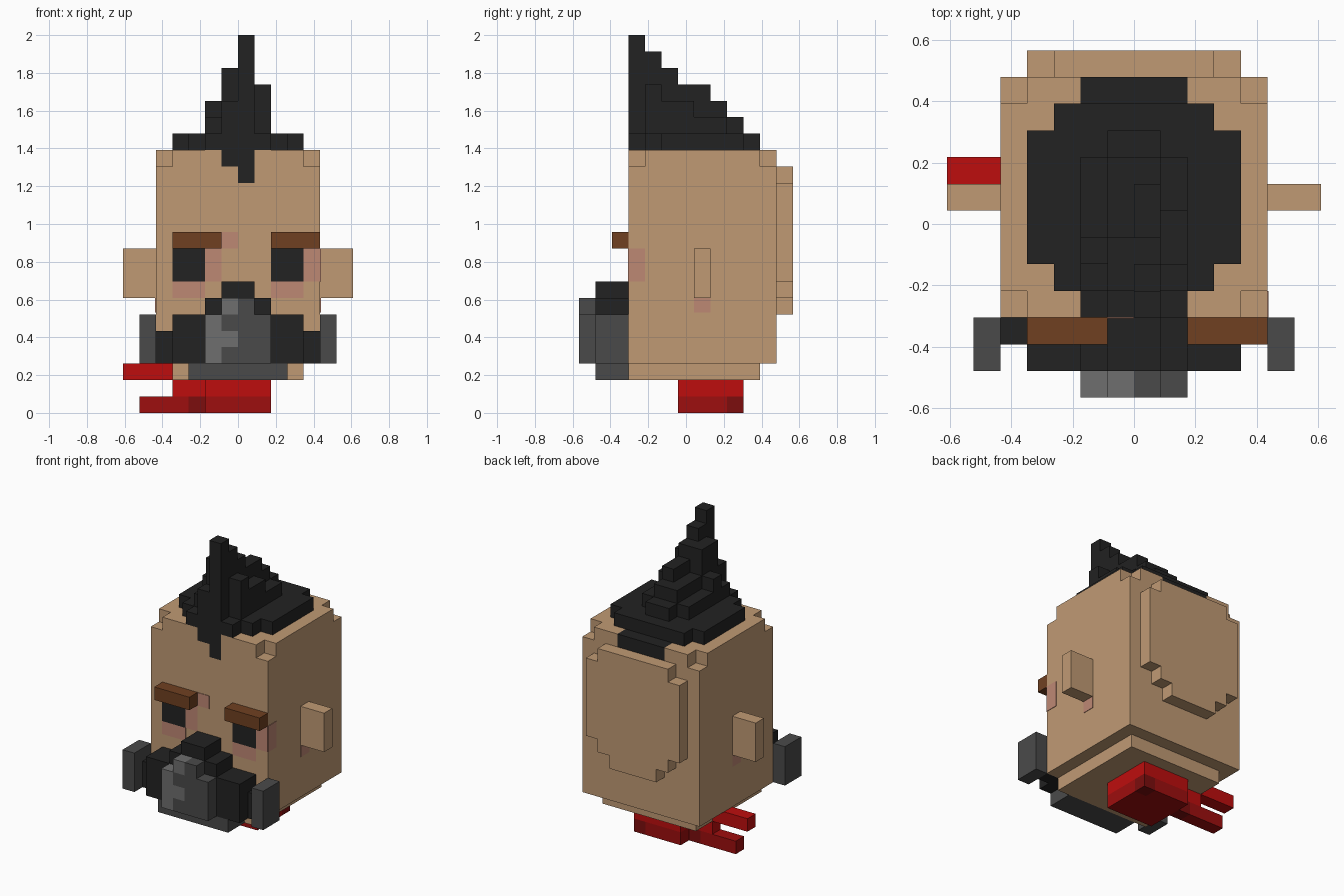
import bpy, bmesh, math
from mathutils import Vector

if "Cube" in bpy.data.objects:
    bpy.data.objects.remove(bpy.data.objects["Cube"], do_unlink=True)

U = 2 / 23                    # edge of one block
ORIGIN = Vector((0, 6.5, 0))  # block grid: x -7..7, y 0..13, z 0..23


def material(name, *rgb):
    lin = [((c / 255 + 0.055) / 1.055) ** 2.4 if c > 10 else c / 255 / 12.92 for c in rgb]
    m = bpy.data.materials.new(name)
    m.use_nodes = True
    m.diffuse_color = (*lin, 1)
    m.node_tree.nodes["Principled BSDF"].inputs["Base Color"].default_value = (*lin, 1)
    return m


SKIN = material("skin", 192, 154, 116)
PINK = material("blush_pink", 190, 136, 116)
BLACK = material("black", 34, 34, 34)
GREY = material("dark_grey", 74, 74, 74)
LIGHT = material("light_grey", 110, 110, 110)
BROWN = material("brow_brown", 112, 64, 33)
RED = material("bright_red", 190, 13, 13)
MIDRED = material("deep_red", 158, 14, 14)
DARKRED = material("dark_red", 124, 13, 13)


def finish(name, bm, mat):
    for v in bm.verts:
        v.co = (v.co - ORIGIN) * U
    mesh = bpy.data.meshes.new(name)
    bm.to_mesh(mesh)
    bm.free()
    mesh.materials.append(mat)
    ob = bpy.data.objects.new(name, mesh)
    bpy.context.scene.collection.objects.link(ob)
    return ob


def cells(boxes):
    """Grid cells filled by boxes given as (x0, x1, y0, y1, z0, z1)."""
    return {(x, y, z) for a, b, c, d, e, f in boxes
            for x in range(a, b) for y in range(c, d) for z in range(e, f)}


def blocks(name, mat, add, cut=()):
    """Shell around a group of blocks, with flat areas merged."""
    solid = cells(add) - cells(cut)
    bm = bmesh.new()
    for cell in solid:
        for axis in range(3):
            for side in (0, 1):
                near = list(cell)
                near[axis] += 2 * side - 1
                if tuple(near) in solid:
                    continue
                u, v = (axis + 1) % 3, (axis + 2) % 3
                ring = []
                for du, dv in ((0, 0), (1, 0), (1, 1), (0, 1)):
                    p = list(cell)
                    p[axis] += side
                    p[u] += du
                    p[v] += dv
                    ring.append(bm.verts.new(p))
                bm.faces.new(ring if side else ring[::-1])
    bmesh.ops.remove_doubles(bm, verts=bm.verts, dist=0.001)
    bmesh.ops.dissolve_limit(bm, angle_limit=math.radians(1), verts=bm.verts, edges=bm.edges)
    return finish(name, bm, mat)


def plate(name, mat, x0, x1, y0, y1, z0, z1):
    """Thin painted panel; a zero-depth axis gets a small thickness."""
    lo, hi = Vector((x0, y0, z0)), Vector((x1, y1, z1))
    for i in range(3):
        if lo[i] == hi[i]:
            lo[i] -= 0.04
            hi[i] += 0.04
    bm = bmesh.new()
    bmesh.ops.create_cube(bm, size=1)
    for v in bm.verts:
        v.co = [(lo[i] + hi[i]) / 2 + v.co[i] * (hi[i] - lo[i]) for i in range(3)]
    return finish(name, bm, mat)


# Head with notched top corners; hair blocks are set into its front and back
inset_hair = [(-2, 2, 11, 12, 15, 16), (-1, 1, 3, 4, 15, 16), (0, 1, 3, 4, 14, 15)]
corners = [(x, x + 1, y, y + 1, 15, 16) for x in (-5, 4) for y in (3, 11)]
blocks("head", SKIN, [(-5, 5, 3, 12, 3, 16), (-4, 4, 3, 11, 2, 3)], corners + inset_hair)
blocks("back_of_head", SKIN, [(-4, 4, 12, 13, 8, 14), (-3, 3, 12, 13, 7, 15),
                              (-2, 2, 12, 13, 6, 15)])

# Hair: flat cap, then rising steps up to the front spike
blocks("hair", BLACK, inset_hair + [
    (-4, 4, 5, 10, 16, 17), (-3, 3, 4, 11, 16, 17), (-2, 2, 3, 11, 16, 17),
    (-2, 2, 4, 9, 17, 18), (-1, 1, 3, 10, 17, 18),
    (-2, -1, 5, 6, 18, 19), (-1, 1, 3, 9, 18, 19), (1, 2, 4, 7, 18, 19),
    (1, 2, 4, 5, 19, 20), (-1, 0, 4, 6, 19, 21), (0, 1, 3, 8, 19, 20),
    (0, 1, 3, 6, 20, 21), (0, 1, 3, 5, 21, 22), (0, 1, 3, 4, 22, 23)])

# Ears, eyes, brows and blush
for side, x in (("right", -7), ("left", 5)):
    blocks(side + "_ear", SKIN, [(x, x + 2, 7, 8, 7, 10)])
    wall = math.copysign(5, x)
    plate(side + "_ear_blush", PINK, wall, wall, 7, 8, 6.1, 7)
for side, x in (("right", -4), ("left", 2)):
    plate(side + "_eye", BLACK, x, x + 2, 3, 3, 8, 10)
    plate(side + "_cheek_blush", PINK, x, x + 2, 3, 3, 7, 8)
    plate(side + "_eye_blush", PINK, x + 2, x + 3, 3, 3, 8, 10)
    blocks(side + "_brow", BROWN, [(x, x + 3, 2, 3, 10, 11)])
plate("forehead_blush", PINK, -1, 0, 3, 3, 10, 11)
plate("left_temple_blush", PINK, 5, 5, 3, 4, 8, 10)

# Face mask: stepped black body, grey chin, side pads and two-tone snout
blocks("mask_body", BLACK, [(-5, 5, 2, 3, 3, 5), (-4, 4, 1, 3, 3, 6),
                            (-2, 2, 1, 3, 6, 7), (-1, 1, 1, 3, 7, 8)])
blocks("mask_chin", GREY, [(-3, 3, 1, 3, 2, 3)])
for side, x in (("right", -6), ("left", 5)):
    blocks(side + "_mask_pad", GREY, [(x, x + 1, 1, 3, 3, 6)])
shine = [(-2, -1, 0, 1, 3, 6), (-1, 0, 0, 1, 4, 5), (-1, 0, 0, 1, 6, 7)]
blocks("mask_snout", GREY, [(-2, 2, 0, 1, 3, 6), (-1, 1, 0, 1, 6, 7)], shine)
blocks("mask_snout_shine", LIGHT, shine)

# Neck and the two scarf tails
blocks("neck_scarf_top", RED, [(-2, 2, 6, 10, 1, 2)])
blocks("neck_scarf_base", MIDRED, [(-2, 2, 6, 10, 0, 1)], [(1, 2, 9, 10, 0, 1)])
blocks("neck_scarf_shade", DARKRED, [(1, 2, 9, 10, 0, 1), (-3, -2, 8, 9, 0, 1)])
blocks("upper_scarf_tail", RED, [(-4, -2, 8, 9, 1, 2), (-7, -4, 8, 9, 2, 3)])
blocks("lower_scarf_tail", MIDRED, [(-6, -3, 8, 9, 0, 1)])
